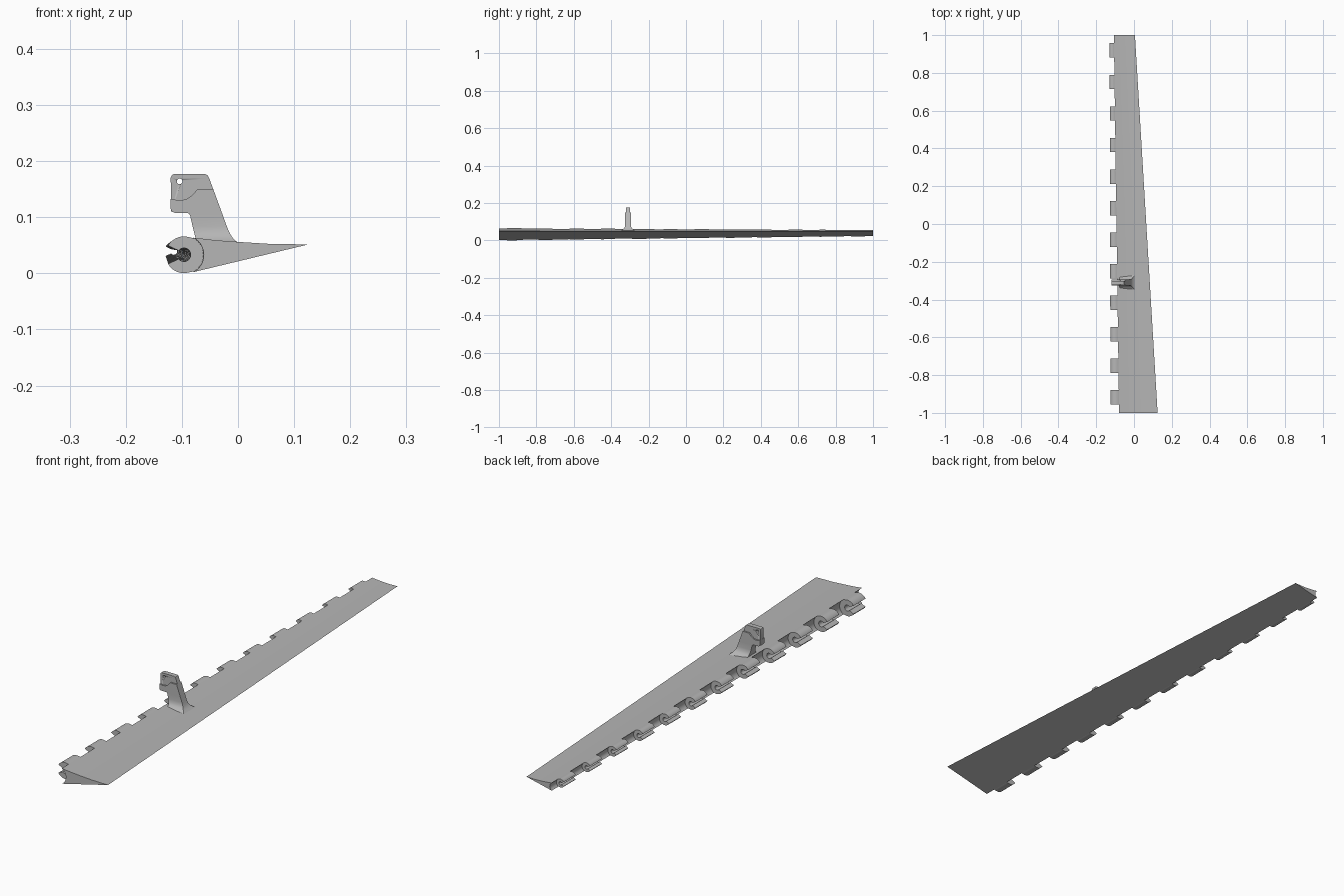
import bpy, bmesh, math
from mathutils import Vector

old = bpy.data.objects.get("Cube")
if old:
    bpy.data.objects.remove(old, do_unlink=True)

grey = bpy.data.materials.new("light grey")
grey.use_nodes = True
grey.diffuse_color = (0.47, 0.47, 0.47, 1)
grey.node_tree.nodes["Principled BSDF"].inputs["Base Color"].default_value = (0.47, 0.47, 0.47, 1)


def loft(name, sections, angle=35):
    """Skin a list of closed sections and cap both ends."""
    bm = bmesh.new()
    rings = [[bm.verts.new(p) for p in s] for s in sections]
    n = len(rings[0])
    for a, b in zip(rings, rings[1:]):
        for i in range(n):
            j = (i + 1) % n
            bm.faces.new((a[i], a[j], b[j], b[i]))
    caps = [bm.faces.new(rings[0]), bm.faces.new(rings[-1])]
    bmesh.ops.recalc_face_normals(bm, faces=bm.faces)
    bmesh.ops.triangulate(bm, faces=caps)
    mesh = bpy.data.meshes.new(name)
    bm.to_mesh(mesh)
    bm.free()
    mesh.materials.append(grey)
    ob = bpy.data.objects.new(name, mesh)
    bpy.context.collection.objects.link(ob)
    bpy.ops.object.select_all(action='DESELECT')
    ob.select_set(True)
    bpy.context.view_layer.objects.active = ob
    bpy.ops.object.shade_smooth_by_angle(angle=math.radians(angle))
    return ob


def mix(a, b, t):
    return a + (b - a) * t


def place(profile, y):
    """Scale a unit profile about the tapering hinge axis at station y."""
    t = (y + 1) / 2
    r, cx, cz = mix(.033, .0165, t), mix(-.096, -.115, t), mix(.033, .0395, t)
    return [Vector((cx + r * x, y, cz + r * z)) for x, z in profile]


def arc(r, start, end, n):
    angles = [math.radians(mix(start, end, i / n)) for i in range(n + 1)]
    return [(r * math.cos(a), r * math.sin(a)) for a in angles]


def plate(name, outline, y, half):
    return loft(name, [[(x, y + s * half, z) for x, z in outline] for s in (-1, 1)])


# Tapered blade with a concave leading edge
blade = [(4.5, .6), (2.9, .7), (1.7, .79)] + arc(1.06, 61, -61, 16)
front = place(blade, -1) + [Vector((.125, -1, .0515))]
back = place(blade, 1) + [Vector((.005, 1, .05))]
loft("blade", [front, back])

# Row of open hinge clips
upper = arc(1, 142, 75, 8) + [(.52, .91)]
right = arc(1.15, 40, -40, 6)
lower = [(x, -z) for x, z in reversed(upper)]
clip = upper + right + lower + [(-.86, -.5)] + arc(.37, -142, 142, 20) + [(-.86, .5)]
for i in range(12):
    y = -.918 + i * .167
    loft(f"hinge_clip_{i + 1}", [place(clip, y - .038), place(clip, y + .038)])

# Horn stem flaring into the blade
HORN_Y = -.31
stem = [(.052, -.074, .004, .038), (.058, -.075, -.004, .029), (.064, -.076, -.010, .022),
        (.072, -.078, -.015, .017), (.084, -.081, -.020, .015), (.106, -.086, -.028, .015)]
loft("horn_stem", [[(x0, HORN_Y - h, z), (x1, HORN_Y - h, z),
                    (x1, HORN_Y + h, z), (x0, HORN_Y + h, z)] for z, x0, x1, h in stem])

# Thick lower part of the horn head
plate("horn_shoulder", [(-.085, .102), (-.0265, .102), (-.044, .15), (-.072, .15), (-.082, .139),
                        (-.092, .132), (-.106, .130), (-.12, .133), (-.12, .115),
                        (-.118, .110), (-.113, .108), (-.09, .108), (-.087, .106)], HORN_Y, .015)

# Thin lug with a pin hole
lug = plate("horn_lug", [(-.119, .11), (-.03, .11), (-.051, .169), (-.054, .175), (-.059, .177),
                         (-.114, .177), (-.118, .175), (-.12, .171)], HORN_Y, .0095)
hole = plate("pin_hole_cutter", [(x - .104, z + .164) for x, z in arc(.005, 0, 345, 23)], HORN_Y, .05)
hole.hide_render = True
hole.hide_set(True)
cut = lug.modifiers.new("pin hole", 'BOOLEAN')
cut.object = hole
cut.operation = 'DIFFERENCE'
cut.solver = 'EXACT'
# Bake the hole and drop the cutter
bpy.context.view_layer.objects.active = lug
bpy.ops.object.modifier_move_to_index(modifier=cut.name, index=0)
bpy.ops.object.modifier_apply(modifier=cut.name)
bpy.data.objects.remove(hole, do_unlink=True)
